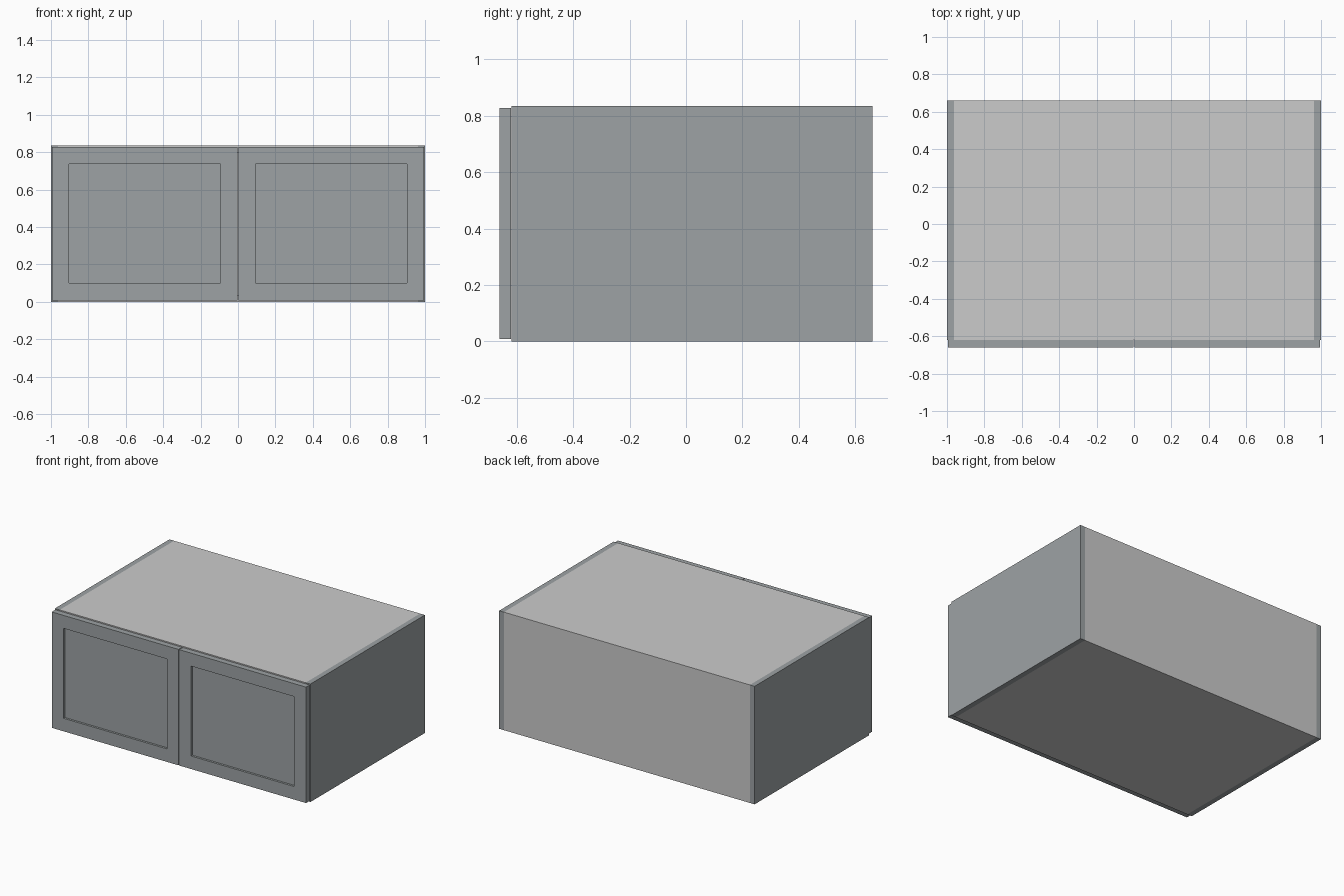
import bpy, bmesh
from mathutils import Vector

if "Cube" in bpy.data.objects:
    bpy.data.objects.remove(bpy.data.objects["Cube"])

W, D, H = 1.0, 0.661, 0.835      # half width, half depth, height
T = 0.037                        # board thickness
FRONT = -0.619                   # front of the carcass

paint = bpy.data.materials.new("grey_paint")
paint.diffuse_color = (0.34, 0.365, 0.375, 1)
paint.use_nodes = True
paint.node_tree.nodes["Principled BSDF"].inputs["Base Color"].default_value = paint.diffuse_color


def board(name, lo, hi, mat=None, inset=0, recess=0):
    """Box between two corners, optionally with a recessed front panel."""
    lo, hi = Vector(lo), Vector(hi)
    bm = bmesh.new()
    bmesh.ops.create_cube(bm, size=1)
    for v in bm.verts:
        v.co = (lo + hi) / 2 + v.co * (hi - lo)
    if inset:
        bm.normal_update()
        face = min(bm.faces, key=lambda f: f.normal.y)
        bmesh.ops.inset_region(bm, faces=[face], thickness=inset)
        # duplicate the rim and push the centre panel back
        new = bmesh.ops.extrude_discrete_faces(bm, faces=[face])["faces"][0]
        for v in new.verts:
            v.co.y += recess
    mesh = bpy.data.meshes.new(name)
    bm.to_mesh(mesh)
    bm.free()
    obj = bpy.data.objects.new(name, mesh)
    bpy.context.collection.objects.link(obj)
    if mat:
        mesh.materials.append(mat)
    return obj


# painted side panels and shaker doors, one pair per side
for side, s in (("left", -1), ("right", 1)):
    x0, x1 = sorted((s * (W - T), s * W))
    board(f"{side}_side_panel", (x0, FRONT, 0), (x1, D, H), paint)
    x0, x1 = sorted((s * 0.0025, s * 0.995))
    board(f"{side}_door", (x0, -D, 0.008), (x1, FRONT - 0.002, 0.828),
          paint, inset=0.13, recess=0.015)

# unpainted carcass boards between the sides
X = W - T
board("top_board", (-X, FRONT, H - T), (X, D, H))
board("bottom_board", (-X, FRONT, 0), (X, D, T))
board("back_board", (-X, D - T, T), (X, D, H - T))
